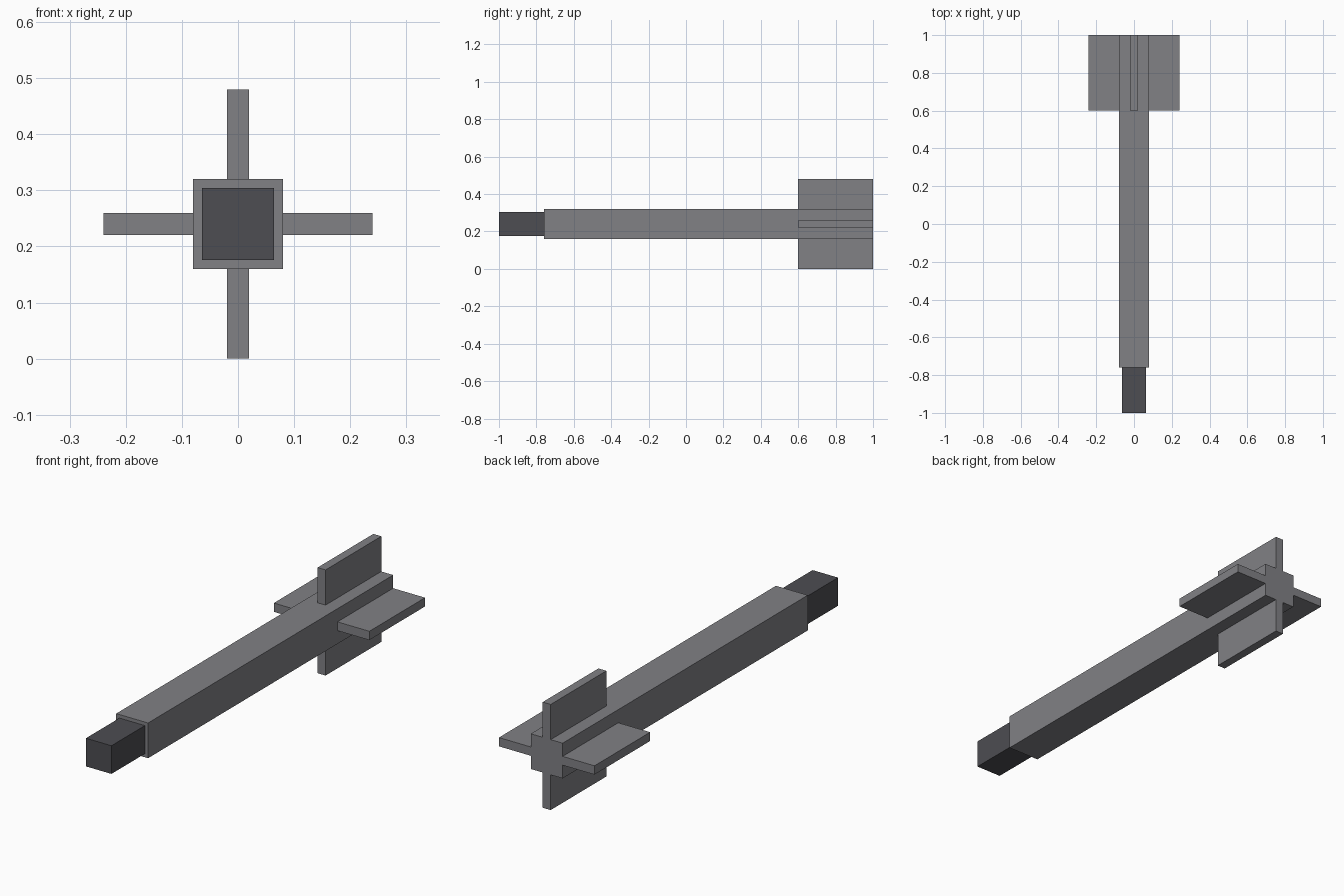
import bpy

if "Cube" in bpy.data.objects:
    bpy.data.objects.remove(bpy.data.objects["Cube"])

AXIS_Z = 0.24  # height of the long centre axis


def material(name, rgb):
    m = bpy.data.materials.new(name)
    m.diffuse_color = (*rgb, 1.0)
    m.use_nodes = True
    m.node_tree.nodes["Principled BSDF"].inputs["Base Color"].default_value = m.diffuse_color
    return m


grey = material("grey metal", (0.22, 0.22, 0.235))
dark = material("dark metal", (0.075, 0.075, 0.084))


def box(name, lo, hi, mat):
    """Box between two corners, with z measured from the centre axis."""
    centre = [(a + b) / 2 for a, b in zip(lo, hi)]
    centre[2] += AXIS_Z
    bpy.ops.mesh.primitive_cube_add(size=1, location=centre)
    ob = bpy.context.object
    ob.name = name
    ob.scale = [b - a for a, b in zip(lo, hi)]
    bpy.ops.object.transform_apply(location=False, rotation=False, scale=True)
    ob.data.materials.append(mat)
    return ob


# Square body and narrower nose block
box("body", (-0.08, -0.76, -0.08), (0.08, 1.0, 0.08), grey)
box("nose", (-0.064, -1.0, -0.064), (0.064, -0.76, 0.064), dark)

# Four tail fins, one on each side of the body
R, H, T = 0.08, 0.24, 0.02  # root, tip, half thickness
box("fin_right", (R, 0.6, -T), (H, 1.0, T), grey)
box("fin_left", (-H, 0.6, -T), (-R, 1.0, T), grey)
box("fin_top", (-T, 0.6, R), (T, 1.0, H), grey)
box("fin_bottom", (-T, 0.6, -H), (T, 1.0, -R), grey)
